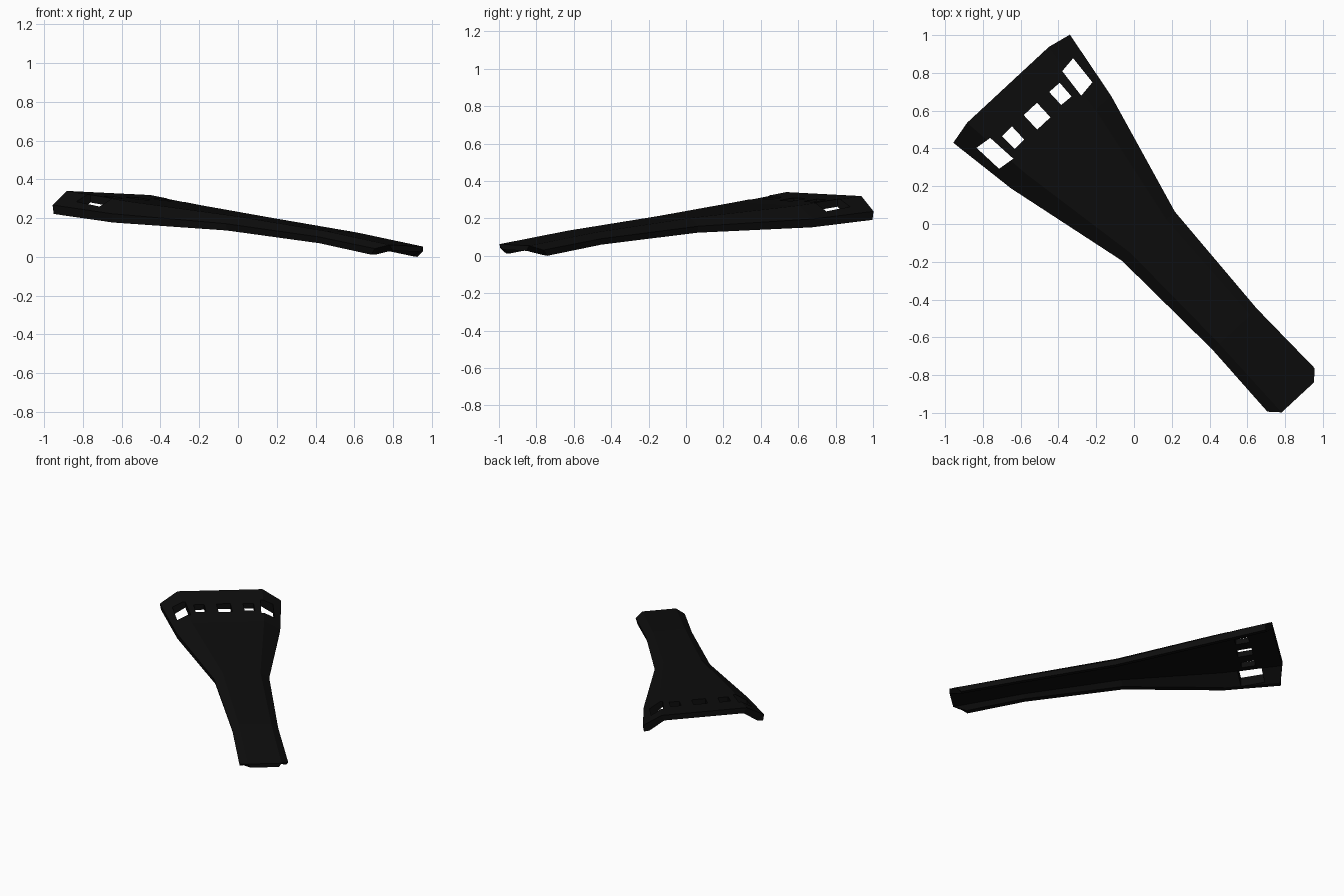
import bpy, bmesh
from mathutils import Vector

if "Cube" in bpy.data.objects:
    bpy.data.objects.remove(bpy.data.objects["Cube"])

# Tailpiece frame: U runs along the length, V runs across it
U, V = Vector((0.680, -0.733, 0)), Vector((0.733, 0.680, 0))
V0, ROLL = 0.012, -0.036


def place(u, v, z):
    p = U * u + V * (v + V0)
    return (p.x, p.y, z + ROLL * v)


def solid(name, sections):
    """Skin a list of equal-length closed sections into a capped solid."""
    bm = bmesh.new()
    rings = [[bm.verts.new(place(*p)) for p in s] for s in sections]
    n = len(rings[0])
    for a, b in zip(rings, rings[1:]):
        for i in range(n):
            j = (i + 1) % n
            bm.faces.new((a[i], a[j], b[j], b[i]))
    if len(sections[0]) == 4:
        for r in (rings[0], rings[-1]):
            bm.faces.new(r)
    else:
        # arched ends: two rims and the top strip
        for r in (rings[0], rings[-1]):
            for q in ((0, 1, 2, 7), (7, 2, 3, 6), (6, 3, 4, 5)):
                bm.faces.new([r[k] for k in q])
    bmesh.ops.recalc_face_normals(bm, faces=bm.faces)
    me = bpy.data.meshes.new(name)
    bm.to_mesh(me)
    bm.free()
    ob = bpy.data.objects.new(name, me)
    bpy.context.collection.objects.link(ob)
    return ob


black = bpy.data.materials.new("black")
black.diffuse_color = (0.004, 0.004, 0.004, 1)
black.use_nodes = True
black.node_tree.nodes["Principled BSDF"].inputs["Base Color"].default_value = black.diffuse_color

# Stations: u of bottom, rim and ridge; rim and ridge half widths;
# heights of bottom, rim and ridge; shell thickness
stations = [
    (-0.966, -0.966, -0.994, 0.421, 0.295, 0.207, 0.253, 0.330, 0.040),
    (-0.581, -0.581, -0.581, 0.361, 0.250, 0.165, 0.210, 0.278, 0.040),
    (0.099, 0.099, 0.099, 0.191, 0.130, 0.130, 0.165, 0.207, 0.040),
    (0.771, 0.771, 0.771, 0.160, 0.112, 0.065, 0.098, 0.130, 0.035),
    (1.173, 1.209, 1.263, 0.170, 0.117, 0.006, 0.037, 0.058, 0.028),
]


def arch(ub, ur, ut, w, t, zb, zr, zt, th):
    right = [(ub, w - 0.008, zb), (ur, w, zr), (ut, t, zt)]
    inner = [(ub, w - 0.045, zb + 0.003), (ut, t - 0.02, zt - th)]
    mirror = lambda p: (p[0], -p[1], p[2])
    return (right + [mirror(p) for p in reversed(right)]
            + [mirror(inner[0]), mirror(inner[1]), inner[1], inner[0]])


def shell_section(s):
    p = arch(*s)
    # bottom, rim, ridge, ridge, rim, bottom, inner ridge, inner ridge
    return [p[0], p[1], p[2], p[3], p[4], p[5], p[6], p[7], p[8], p[9]]


def shell(name):
    bm = bmesh.new()
    rings = [[bm.verts.new(place(*p)) for p in shell_section(s)] for s in stations]
    for a, b in zip(rings, rings[1:]):
        for i in range(10):
            j = (i + 1) % 10
            bm.faces.new((a[i], a[j], b[j], b[i]))
    for r in (rings[0], rings[-1]):
        for q in ((0, 1, 9), (9, 1, 2, 8), (8, 2, 3, 7), (7, 3, 4, 6), (6, 4, 5)):
            bm.faces.new([r[k] for k in q])
    bmesh.ops.recalc_face_normals(bm, faces=bm.faces)
    me = bpy.data.meshes.new(name)
    bm.to_mesh(me)
    bm.free()
    ob = bpy.data.objects.new(name, me)
    bpy.context.collection.objects.link(ob)
    return ob


body = shell("tailpiece_body")
body.data.materials.append(black)

# String slots cut through the wide end, mirrored across the centre line
slots = [[(-0.82, 0.048), (-0.715, 0.048), (-0.715, -0.048), (-0.82, -0.048)]]
for s in ([(-0.816, 0.208), (-0.720, 0.205), (-0.724, 0.134), (-0.818, 0.134)],
          [(-0.863, 0.349), (-0.700, 0.337), (-0.688, 0.245), (-0.852, 0.260)]):
    slots += [s, [(u, -v) for u, v in s]]

for k, s in enumerate(slots):
    cutter = solid("slot_cutter_%d" % k, [[(u, v, z) for u, v in s] for z in (-0.2, 0.6)])
    cutter.hide_render = True
    mod = body.modifiers.new("slot", 'BOOLEAN')
    mod.operation, mod.solver, mod.object = 'DIFFERENCE', 'EXACT', cutter
    bpy.context.view_layer.objects.active = body
    bpy.ops.object.modifier_apply(modifier=mod.name)
    bpy.data.objects.remove(cutter)
